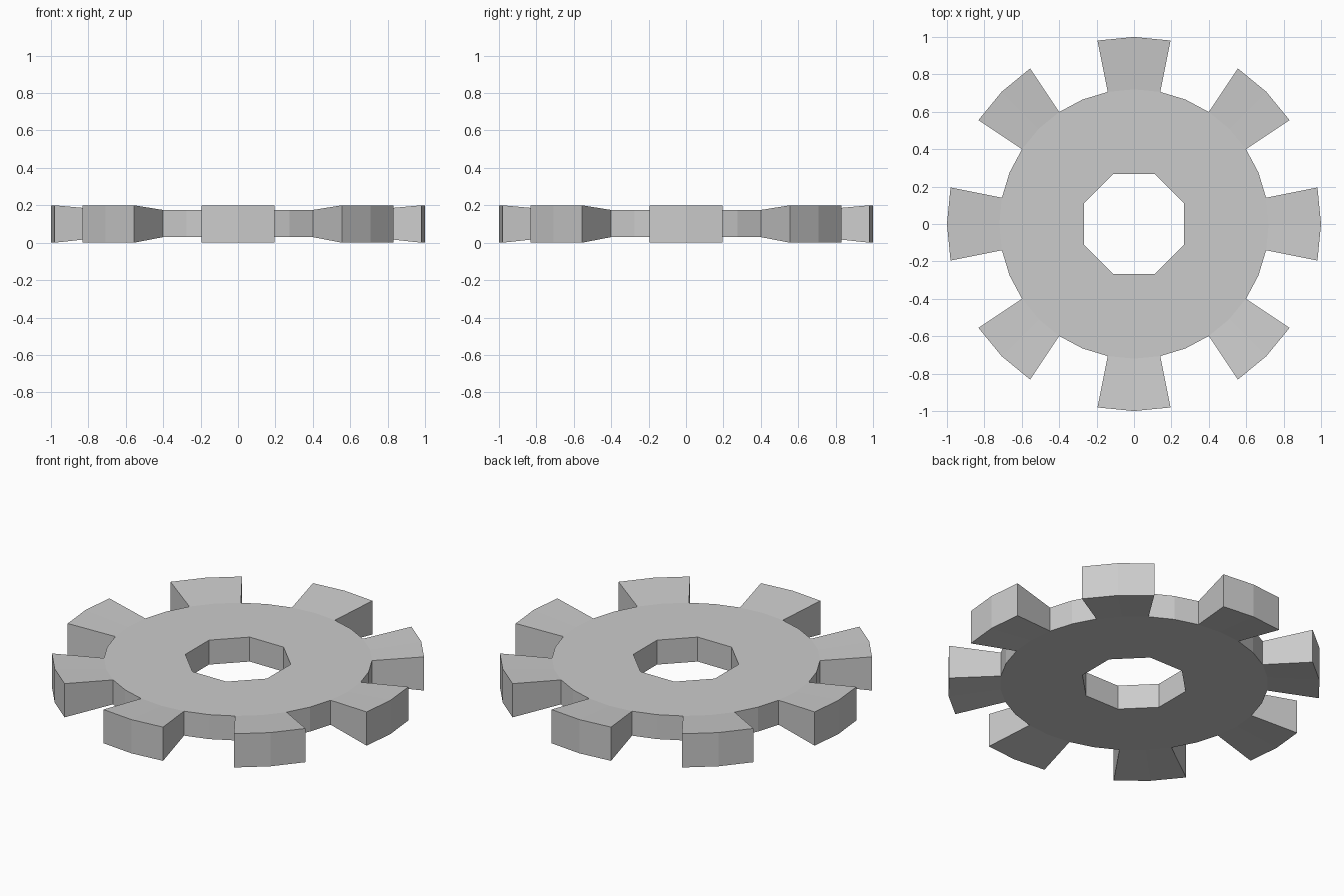
import bpy
import bmesh
from math import sin, cos, pi

cube = bpy.data.objects.get("Cube")
if cube:
    bpy.data.objects.remove(cube, do_unlink=True)

TEETH = 8
STEPS = TEETH * 4            # rim segments, four per tooth
HOLE_R, RIM_R, TIP_R = 0.29, 0.72, 1.0
DISC_Z = (0.03, 0.175)
TIP_Z = (0.0, 0.2)

grey = bpy.data.materials.new("light grey")
grey.use_nodes = True
colour = (0.6, 0.6, 0.6, 1)
grey.diffuse_color = colour
grey.node_tree.nodes["Principled BSDF"].inputs["Base Color"].default_value = colour

bm = bmesh.new()


def ring(radius, z, count, offset=0.0):
    """Circle of vertices; the offset is in radians."""
    verts = []
    for i in range(count):
        a = 2 * pi * i / count + offset
        verts.append(bm.verts.new((radius * cos(a), radius * sin(a), z)))
    return verts


hole = [ring(HOLE_R, z, TEETH, -pi / TEETH) for z in DISC_Z]
rim = [ring(RIM_R, z, STEPS) for z in DISC_Z]
tip = [ring(TIP_R, z, STEPS) for z in TIP_Z]


def wall(rings, i, j):
    """Upright face between two neighbours of a low and a high ring."""
    low, high = rings
    bm.faces.new((low[i], low[j], high[j], high[i]))


for t in range(TEETH):
    mid = t * 4
    after = (t + 1) % TEETH
    sector = [(mid + k) % STEPS for k in range(-2, 3)]
    left, right = sector[1], sector[3]

    # Disc faces above and below, and one side of the hole
    for level in range(2):
        bm.faces.new([hole[level][after], hole[level][t]]
                     + [rim[level][s] for s in sector])
    wall(hole, after, t)

    # Gaps either side of the tooth
    wall(rim, sector[0], left)
    wall(rim, right, sector[4])

    # Flared tooth: outer faces, sloping top and bottom, flanks
    for i, j in ((left, mid), (mid, right)):
        wall(tip, i, j)
        for level in range(2):
            bm.faces.new((rim[level][i], tip[level][i],
                          tip[level][j], rim[level][j]))
    for s in (left, right):
        bm.faces.new((rim[0][s], tip[0][s], tip[1][s], rim[1][s]))

# Remove unused tip vertices in the gaps
bmesh.ops.delete(bm, geom=[v for v in bm.verts if not v.link_faces], context='VERTS')
bmesh.ops.recalc_face_normals(bm, faces=bm.faces[:])

mesh = bpy.data.meshes.new("gear_wheel")
bm.to_mesh(mesh)
bm.free()
mesh.materials.append(grey)
gear = bpy.data.objects.new("gear_wheel", mesh)
bpy.context.collection.objects.link(gear)
